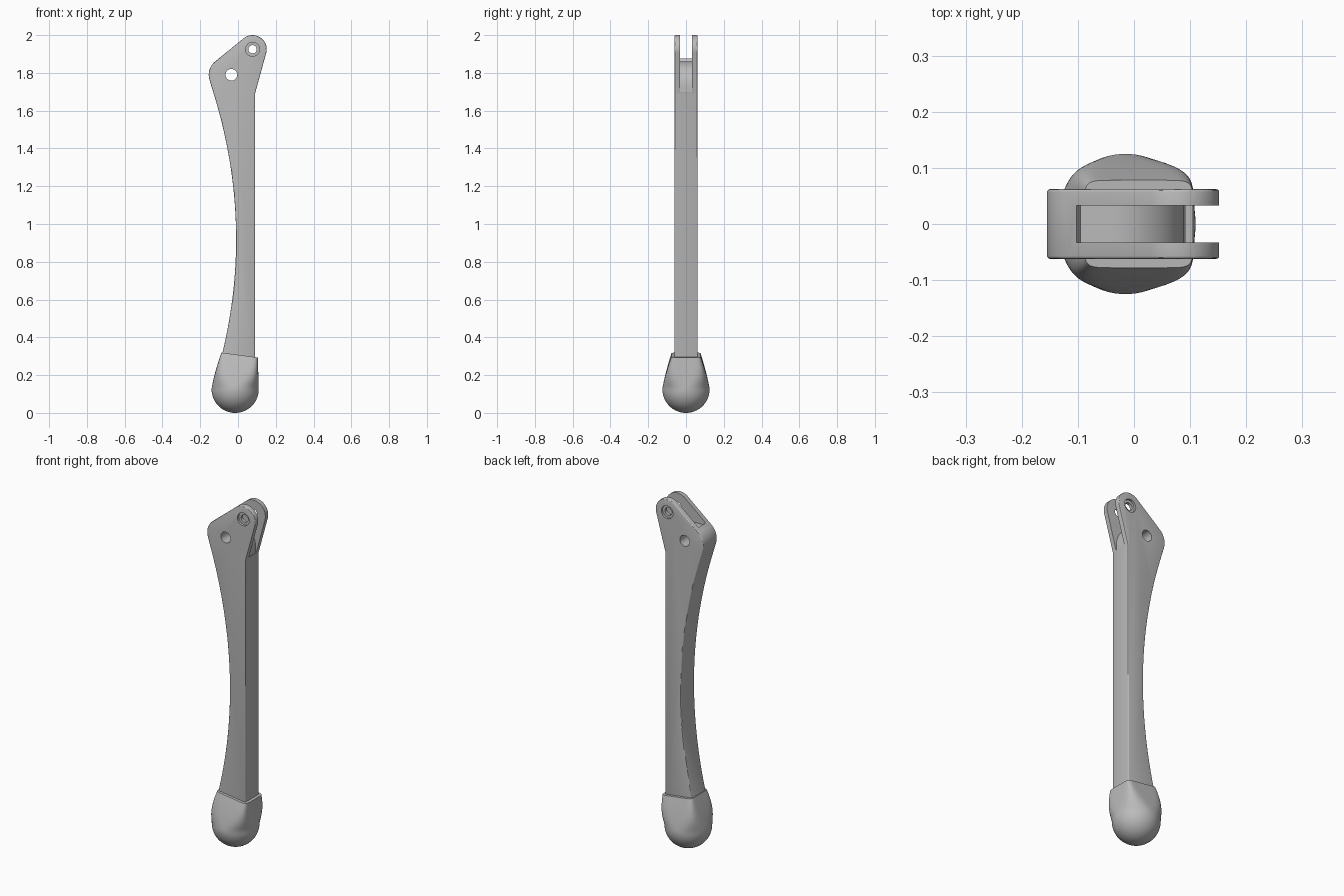
import bpy, bmesh, math
from mathutils import Vector

if "Cube" in bpy.data.objects:
    bpy.data.objects.remove(bpy.data.objects["Cube"], do_unlink=True)

grey = bpy.data.materials.new("plain_grey")
grey.use_nodes = True
colour = (0.5, 0.5, 0.5, 1)
grey.diffuse_color = colour
grey.node_tree.nodes["Principled BSDF"].inputs["Base Color"].default_value = colour


def finish(name, bm):
    bmesh.ops.recalc_face_normals(bm, faces=bm.faces)
    mesh = bpy.data.meshes.new(name)
    bm.to_mesh(mesh)
    bm.free()
    mesh.materials.append(grey)
    obj = bpy.data.objects.new(name, mesh)
    bpy.context.collection.objects.link(obj)
    return obj


def activate(obj):
    bpy.ops.object.select_all(action='DESELECT')
    obj.select_set(True)
    bpy.context.view_layer.objects.active = obj


def extrude_profile(name, points, y0, y1):
    """Extrude an x-z outline between two y positions."""
    bm = bmesh.new()
    face = bm.faces.new([bm.verts.new((x, y0, z)) for x, z in points])
    moved = bmesh.ops.extrude_face_region(bm, geom=[face])["geom"]
    bmesh.ops.translate(bm, vec=(0, y1 - y0, 0),
                        verts=[v for v in moved if isinstance(v, bmesh.types.BMVert)])
    return finish(name, bm)


def arc(cx, cz, r, start, end, steps):
    angles = [math.radians(start + (end - start) * i / steps) for i in range(steps + 1)]
    return [(cx + r * math.cos(a), cz + r * math.sin(a)) for a in angles]


def cut(target, cutter):
    cutter.hide_render = True
    mod = target.modifiers.new("cut", 'BOOLEAN')
    mod.operation = 'DIFFERENCE'
    mod.solver = 'EXACT'
    mod.object = cutter
    activate(target)
    bpy.ops.object.modifier_apply(modifier=mod.name)
    bpy.data.objects.remove(cutter, do_unlink=True)


def cut_hole(target, x, z, r, y0, y1):
    cut(target, extrude_profile("hole_cutter", arc(x, z, r, 0, 348.75, 31), y0, y1))


# Lever arm: two rounded lobes, straight edge and a long hollow edge
HALF = 0.062
outline = arc(0.077, 1.925, 0.075, -15, 128, 24) + arc(-0.065, 1.79, 0.09, 128, 198, 14)
for i in range(1, 41):
    z = 1.762 - (1.762 - 0.26) * i / 40
    outline.append((-0.01 - (z - 0.92) ** 2 / 5, z))
outline += [(0.09, 0.26), (0.09, 1.69)]
arm = extrude_profile("lever_arm", outline, -HALF, HALF)
bevel = arm.modifiers.new("soft_edges", 'BEVEL')
bevel.width = 0.005
bevel.segments = 3
bevel.limit_method = 'ANGLE'
bevel.angle_limit = math.radians(40)
activate(arm)
bpy.ops.object.modifier_apply(modifier=bevel.name)

# Fork slot with a floor that curves down to the straight edge
slot = [(-0.108, 2.1), (-0.108, 1.885), (-0.095, 1.86)]
slot += arc(-0.04, 1.73, 0.13, 90, 0, 14) + [(0.09, 1.70), (0.3, 1.68), (0.3, 2.1)]
cut(arm, extrude_profile("slot_cutter", slot, -0.033, 0.033))

# Pivot hole, and the pin hole with a counterbore on each fork
cut_hole(arm, -0.035, 1.79, 0.031, -0.2, 0.2)
cut_hole(arm, 0.077, 1.925, 0.022, -0.2, 0.2)
for side in (-1, 1):
    cut_hole(arm, 0.077, 1.925, 0.037, side * (HALF - 0.012), side * 0.2)
activate(arm)
bpy.ops.object.shade_smooth_by_angle(angle=math.radians(30))

# Foot cap: round bottom blending up to a slanted rounded-square collar
SIDES, CX, R = 64, -0.015, 0.125
bm = bmesh.new()


def ring(x0, x1, half_y, power, height, slant):
    verts = []
    for i in range(SIDES):
        a = 2 * math.pi * (i + 0.5) / SIDES
        c, s = math.cos(a), math.sin(a)
        x = (x0 + x1) / 2 + (x1 - x0) / 2 * math.copysign(abs(c) ** (2 / power), c)
        y = half_y * math.copysign(abs(s) ** (2 / power), s)
        verts.append(bm.verts.new((x, y, height - slant * (x - 0.01))))
    return verts


rings = []
for i in range(1, 17):
    a = math.pi / 2 * i / 16
    r = R * math.sin(a)
    rings.append(ring(CX - r, CX + r, r, 2, R - R * math.cos(a), 0))
for i in range(1, 15):
    t = i / 14
    taper = t ** 1.25
    rings.append(ring(-0.14 + 0.052 * taper, 0.11 - 0.005 * t, R - 0.047 * taper,
                      2 + 7 * t ** 1.5, R + 0.181 * t, 0.133 * t))
for low, high in zip(rings, rings[1:]):
    for i in range(SIDES):
        j = (i + 1) % SIDES
        bm.faces.new((low[i], low[j], high[j], high[i]))
tip = bm.verts.new((CX, 0, 0))
for i in range(SIDES):
    bm.faces.new((tip, rings[0][(i + 1) % SIDES], rings[0][i]))
bm.faces.new(rings[-1])
foot = finish("foot_cap", bm)
activate(foot)
bpy.ops.object.shade_smooth_by_angle(angle=math.radians(35))
